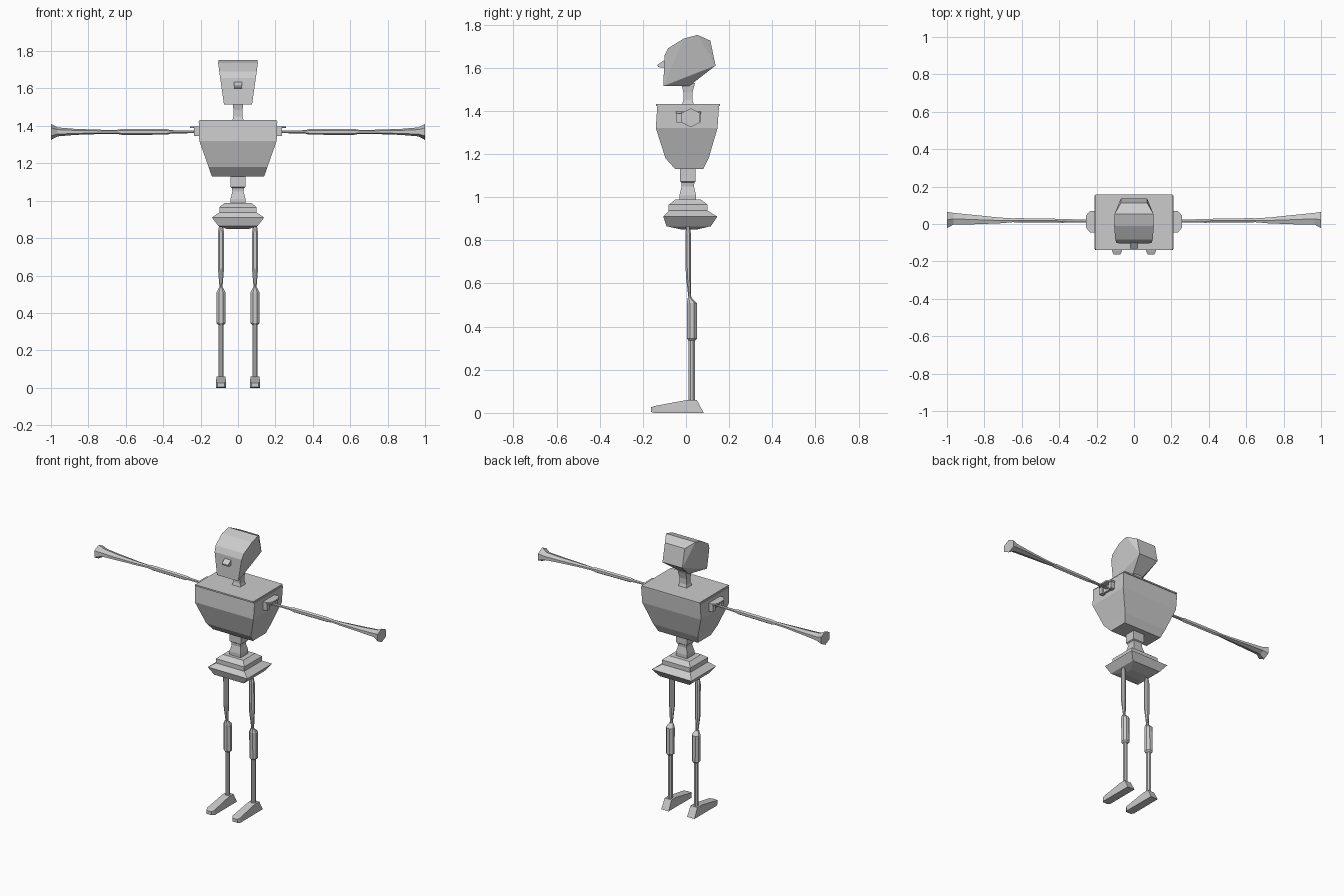
import bpy, bmesh, math

if "Cube" in bpy.data.objects:
    bpy.data.objects.remove(bpy.data.objects["Cube"])

gray = bpy.data.materials.new("light gray")
gray.diffuse_color = (0.6, 0.6, 0.6, 1)
gray.use_nodes = True
gray.node_tree.nodes["Principled BSDF"].inputs["Base Color"].default_value = gray.diffuse_color


def finish(name, bm):
    bmesh.ops.recalc_face_normals(bm, faces=bm.faces)
    me = bpy.data.meshes.new(name)
    bm.to_mesh(me)
    bm.free()
    me.materials.append(gray)
    ob = bpy.data.objects.new(name, me)
    bpy.context.collection.objects.link(ob)
    return ob


def loft(name, rings):
    """Skin a list of equal-length point rings and cap both ends."""
    bm = bmesh.new()
    vs = [[bm.verts.new(p) for p in r] for r in rings]
    n = len(vs[0])
    for a, b in zip(vs, vs[1:]):
        for i in range(n):
            j = (i + 1) % n
            bm.faces.new((a[i], a[j], b[j], b[i]))
    bm.faces.new(vs[0])
    bm.faces.new(vs[-1])
    return finish(name, bm)


def boxes(name, rows):
    """Stacked rectangles: z, half width, front y, back y."""
    return loft(name, [[(-w, a, z), (w, a, z), (w, b, z), (-w, b, z)] for z, w, a, b in rows])


def hull(name, pts):
    bm = bmesh.new()
    for p in pts:
        bm.verts.new(p)
    r = bmesh.ops.convex_hull(bm, input=bm.verts)
    bmesh.ops.delete(bm, geom=list(set(v for v in r["geom_interior"] + r["geom_unused"]
                     if isinstance(v, bmesh.types.BMVert))), context='VERTS')
    bmesh.ops.dissolve_limit(bm, angle_limit=0.03, verts=bm.verts, edges=bm.edges)
    return finish(name, bm)


def ngon(n, turn=0.0):
    return [(math.cos(turn + math.tau * i / n), math.sin(turn + math.tau * i / n)) for i in range(n)]


# Head: side profile as y, z, half width
head = [(-.105, 1.515, .075), (.015, 1.515, .03), (.137, 1.61, .07), (.113, 1.725, .07),
        (.053, 1.752, .104), (-.01, 1.735, .106), (-.083, 1.69, .1), (-.1, 1.655, .095)]
hull("head", [(s * w, y, z) for y, z, w in head for s in (-1, 1)])
hull("nose", [(s * .022, y, z) for s in (-1, 1) for y, z in
              [(-.09, 1.637), (-.105, 1.632), (-.132, 1.613), (-.13, 1.603), (-.105, 1.6), (-.09, 1.6)]])
boxes("neck", [(1.425, .032, -.02, .038), (1.45, .024, -.012, .03),
               (1.485, .024, -.012, .03), (1.53, .03, -.022, .042)])

# Trunk
boxes("chest", [(1.13, .14, -.05, .08), (1.18, .157, -.095, .105), (1.32, .207, -.14, .146),
                (1.423, .21, -.133, .153)])
boxes("chest_rim", [(1.423, .205, -.14, .158), (1.432, .205, -.14, .158)])
boxes("waist", [(.98, .04, -.03, .046), (1.01, .04, -.03, .046), (1.05, .03, -.02, .037),
                (1.068, .033, -.022, .039), (1.073, .04, -.028, .045), (1.14, .04, -.028, .045)])
boxes("pelvis", [(.85, .06, -.02, .05), (.865, .105, -.09, .115), (.91, .14, -.105, .145),
                 (.937, .1, -.08, .1), (.965, .1, -.08, .1), (.988, .072, -.05, .07)])

for s, side in ((-1, "left"), (1, "right")):
    # Leg: z, centre y, half width, half depth
    def limb(name, rows):
        loft(name, [[(s * .091 + c * w, y + t * d, z) for c, t in ngon(8, math.pi / 8)]
                    for z, y, w, d in rows])
    limb(side + "_thigh", [(.87, .009, .01, .008), (.83, .01, .018, .014), (.64, .011, .018, .013),
                           (.53, .018, .008, .007)])
    limb(side + "_calf", [(.535, .016, .012, .008), (.51, .027, .026, .025), (.345, .028, .026, .025),
                          (.335, .027, .016, .017)])
    limb(side + "_shin", [(.34, .027, .014, .016), (.06, .027, .014, .016)])
    # Foot
    hull(side + "_foot", [(s * .091 + m * w, y, z) for m in (-1, 1) for y, z, w in
         [(.082, 0, .026), (.05, .06, .024), (.005, .06, .024), (-.145, .032, .027),
          (-.162, .026, .018), (-.162, .004, .018), (-.145, 0, .027)]])
    # Shoulder: block, two side brackets and a chamfered cap
    def block(name, x0, x1, y0, y1, z0, z1):
        hull(name, [(s * x, y, z) for x in (x0, x1) for y in (y0, y1) for z in (z0, z1)])
    block(side + "_shoulder", .19, .222, -.04, .062, 1.35, 1.39)
    block(side + "_shoulder_front_bracket", .19, .236, -.045, -.02, 1.345, 1.39)
    block(side + "_shoulder_back_bracket", .19, .236, .042, .067, 1.345, 1.39)
    hull(side + "_shoulder_cap", [(s * x, y, z) for z in (1.388, 1.398) for x, y in
         [(.19, -.046), (.235, -.046), (.256, -.02), (.256, .045), (.235, .07), (.19, .07)]])
    # Arm: x, centre y, half depth, half height
    loft(side + "_arm", [[(s * x, y + c * d, 1.368 + t * h) for c, t in ngon(6, math.pi / 6)]
                         for x, y, d, h in [(.2, .014, .008, .006), (.36, .017, .011, .009),
                                            (.38, .017, .012, .015), (.62, .02, .013, .016),
                                            (.65, .02, .012, .01), (.72, .019, .018, .011),
                                            (.87, .024, .03, .016), (.965, .028, .036, .024),
                                            (1, .022, .05, .043)]])
